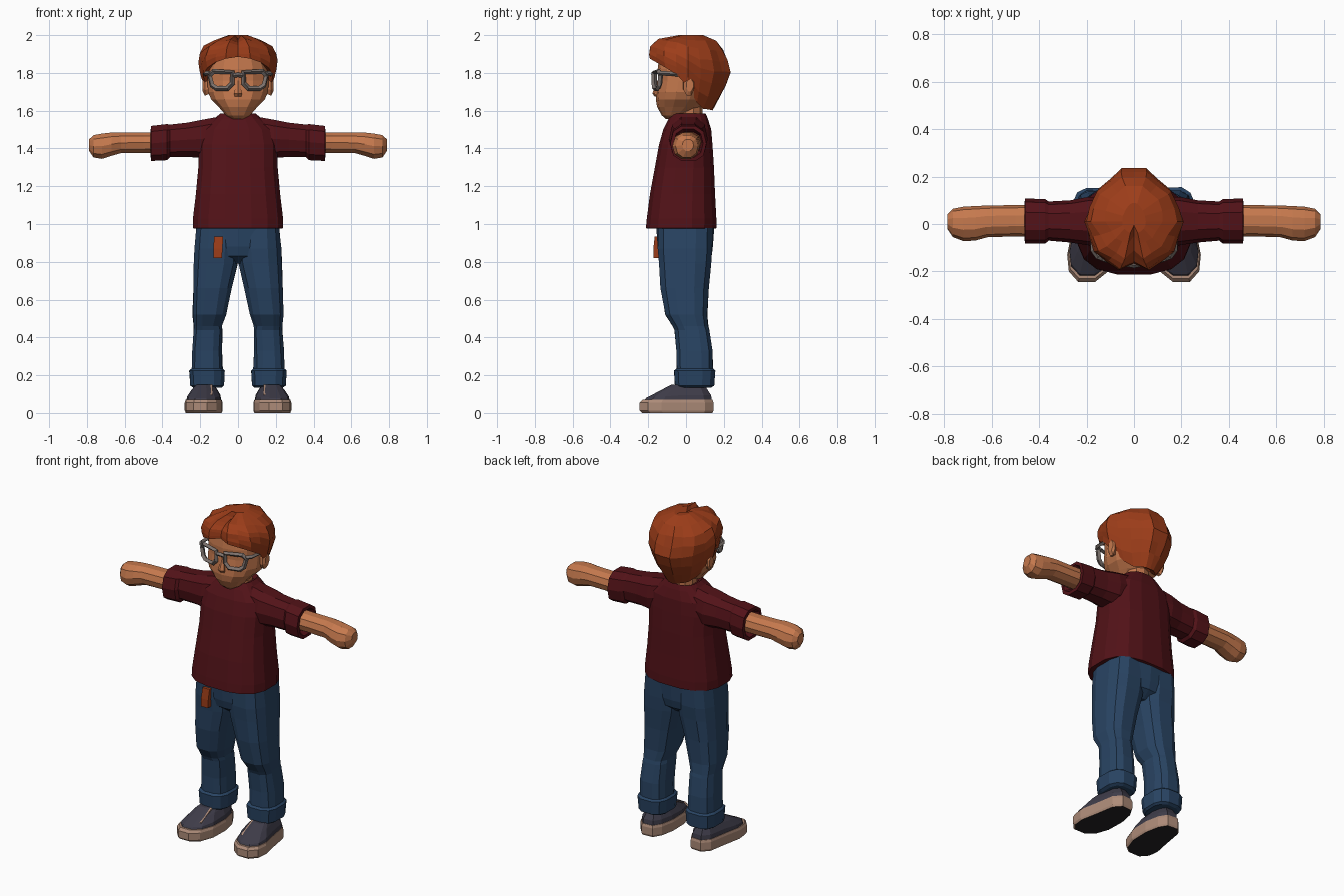
import bpy, bmesh, math, random
from mathutils import Vector
random.seed(4)

def mat(name, r, g, b):
    m = bpy.data.materials.new(name)
    m.diffuse_color = (r, g, b, 1)
    return m

SKIN = mat("skin", 0.56, 0.19, 0.075)
HAIR = mat("red hair", 0.34, 0.047, 0.010)
SHIRT = mat("maroon cloth", 0.085, 0.006, 0.009)
JEANS = mat("blue denim", 0.022, 0.058, 0.125)
SHOE = mat("slate canvas", 0.048, 0.045, 0.066)
RUBBER = mat("tan rubber", 0.42, 0.26, 0.19)
TREAD = mat("black tread", 0.018, 0.016, 0.018)
METAL = mat("grey frame", 0.20, 0.165, 0.15)

def finish(name, verts, faces, mats):
    me = bpy.data.meshes.new(name)
    me.from_pydata(verts, [], faces)
    bm = bmesh.new()
    bm.from_mesh(me)
    bmesh.ops.recalc_face_normals(bm, faces=bm.faces)
    bm.to_mesh(me)
    bm.free()
    for m in mats:
        me.materials.append(m)
    ob = bpy.data.objects.new(name, me)
    bpy.context.collection.objects.link(ob)
    return ob

def skin_rings(name, rings, mats):
    """Bridge equal-length vertex rings and cap both ends."""
    n = len(rings[0])
    verts = [v for r in rings for v in r]
    faces = [(k*n+i, k*n+(i+1) % n, (k+1)*n+(i+1) % n, (k+1)*n+i)
             for k in range(len(rings)-1) for i in range(n)]
    faces += [tuple(range(n)), tuple(range((len(rings)-1)*n, len(rings)*n))]
    return finish(name, verts, faces, mats)

def loft(name, rows, m, n=12, p=2.4, axis='z', s=1, jit=0.0):
    """rows: (position, a0, a1, b0, b1); a,b = x,y for axis z, or z,y for axis x."""
    rings = []
    for pos, a0, a1, b0, b1 in rows:
        ring = []
        for i in range(n):
            t = 2*math.pi*(i+0.5)/n
            c, q = math.cos(t), math.sin(t)
            a = (a0+a1)/2 + (a1-a0)/2*math.copysign(abs(c)**(2/p), c)
            b = (b0+b1)/2 + (b1-b0)/2*math.copysign(abs(q)**(2/p), q)
            j = random.uniform(-jit, jit)
            ring.append((s*(a+j), b+j, pos) if axis == 'z' else (s*pos, b+j, a+j))
        rings.append(ring)
    return skin_rings(name, rings, [m])

def interp(tab, x):
    if x <= tab[0][0]:
        return tab[0][1:]
    for a, b in zip(tab, tab[1:]):
        if x <= b[0]:
            f = (x-a[0])/(b[0]-a[0])
            return tuple(u+(v-u)*f for u, v in zip(a[1:], b[1:]))
    return tab[-1][1:]

def tube(name, pts, r, m, cyclic=False):
    cu = bpy.data.curves.new(name, 'CURVE')
    cu.dimensions = '3D'
    cu.bevel_depth = r
    cu.bevel_resolution = 0
    cu.use_fill_caps = True
    sp = cu.splines.new('POLY')
    sp.points.add(len(pts)-1)
    for q, v in zip(sp.points, pts):
        q.co = (*v, 1)
    sp.use_cyclic_u = cyclic
    ob = bpy.data.objects.new(name, cu)
    bpy.context.collection.objects.link(ob)
    bpy.context.view_layer.objects.active = ob
    bpy.ops.object.select_all(action='DESELECT')
    ob.select_set(True)
    bpy.ops.object.convert(target='MESH')
    ob = bpy.context.view_layer.objects.active
    ob.data.materials.clear()
    ob.data.materials.append(m)
    for f in ob.data.polygons:
        f.use_smooth = False

# shirt body and collar
loft("shirt", [(.975, -.225, .225, -.2, .15), (.978, -.243, .243, -.215, .163),
               (1.03, -.242, .242, -.21, .163), (1.16, -.226, .226, -.193, .156),
               (1.3, -.213, .213, -.167, .15), (1.42, -.213, .213, -.145, .142),
               (1.5, -.195, .195, -.122, .135), (1.555, -.13, .13, -.095, .118),
               (1.585, -.095, .095, -.072, .105), (1.56, -.075, .075, -.055, .085)],
     SHIRT, 16, 2.7)

# neck, head
loft("neck", [(1.5, -.075, .075, -.055, .085), (1.66, -.075, .075, -.05, .09)], SKIN, 10, 2)
loft("head", [(1.555, -.03, .03, -.105, -.04), (1.575, -.065, .065, -.128, .0),
              (1.62, -.105, .105, -.153, .08), (1.66, -.145, .145, -.16, .12),
              (1.70, -.163, .163, -.157, .14), (1.76, -.165, .165, -.148, .15),
              (1.82, -.162, .162, -.15, .15), (1.90, -.135, .135, -.14, .14),
              (1.94, -.08, .08, -.09, .09)], SKIN, 14, 2.3)
loft("nose", [(1.675, -.02, .02, -.165, -.13), (1.69, -.024, .024, -.178, -.13),
              (1.76, -.01, .01, -.155, -.13)], SKIN, 6, 2)

# hair: polar shell from a hairline up to the crown, parted at the front
OUT = [(1.60, .10, -.05, .14), (1.70, .165, -.14, .2), (1.80, .197, -.18, .242),
       (1.88, .207, -.203, .22), (1.94, .182, -.195, .19), (1.975, .12, -.15, .155),
       (2.0, .05, -.04, .09)]
LINE = [(0, 1.885), (25, 1.872), (50, 1.835), (72, 1.79), (88, 1.735), (104, 1.65),
        (125, 1.61), (180, 1.60)]
N, L = 20, 7
rings = []
for k in range(-1, L+1):
    ring = []
    for i in range(N):
        t = 2*math.pi*i/N - math.pi/2
        phi = abs(math.degrees((t+math.pi/2+math.pi) % (2*math.pi) - math.pi))
        zb = interp(LINE, phi)[0]
        f = 1-(1-max(k, 0)/L)**1.25
        z = zb + (2.0-zb)*f
        xh, yf, yb = interp(OUT, z)
        y = .01 + math.sin(t)*((yb-.01) if math.sin(t) > 0 else (.01-yf))
        x = xh*math.cos(t)
        if math.sin(t) > .2:                     # tapered back
            x *= 1-.22*(math.sin(t)-.2)
        if k < 0:                                # turned-under lip
            x, y, z = x*.78, .02+(y-.02)*.74, z+.02
        elif phi < 5:                            # front parting
            y, z = y+.035, z-.02*f
        elif 0 < k < L:                          # locks
            j = .008*(1 if i % 2 else -1)
            x, y = x*(1+j*3), y*(1+j*3)
            z += random.uniform(-.006, .006)
        ring.append((x, y, z))
    rings.append(ring)
skin_rings("hair", rings, [HAIR])

def shoe(s, tag):
    foot = [(.10, .09), (.13, .14), (.20, .145), (.24, .10), (.262, -.03), (.282, -.13),
            (.275, -.2), (.235, -.245), (.165, -.245), (.115, -.205), (.085, -.12), (.082, 0)]
    c = Vector((.172, .04))
    def ring(k, zf, zb=None, push=0):
        out = []
        for x, y in foot:
            q = c+(Vector((x, y))-c)*k
            z = zf if zb is None else zf+(zb-zf)*min(1, max(0, (q.y+.2)/.16))
            out.append((s*q.x, q.y+push, z))
        return out
    # rubber sole with dark tread underneath
    ob = skin_rings("sole_"+tag, [ring(.95, 0), ring(1, .012), ring(1, .055), ring(.95, .07)],
                    [RUBBER, TREAD])
    for f in ob.data.polygons:
        if f.normal.z < -.9:
            f.material_index = 1
    # canvas upper
    skin_rings("shoe_upper_"+tag, [ring(.94, .055), ring(.88, .08, .095), ring(.66, .105, .13),
                                   ring(.45, .15, .15, .01)], [SHOE])
    # tongue
    tv = [(s*x, y, z) for y, z in ((-.165, .098), (-.06, .15)) for x in (.135, .215)]
    tv += [(x, y+.01, z-.03) for x, y, z in tv]
    finish("tongue_"+tag, tv, [(0, 1, 3, 2), (4, 5, 7, 6), (0, 1, 5, 4), (2, 3, 7, 6),
                               (0, 2, 6, 4), (1, 3, 7, 5)], [RUBBER])

for s, tag in ((1, "left"), (-1, "right")):
    # sleeve with rolled cuff
    loft("sleeve_"+tag, [(.07, 1.37, 1.578, -.08, .11), (.19, 1.345, 1.556, -.09, .115),
                         (.27, 1.352, 1.54, -.078, .1), (.36, 1.35, 1.53, -.07, .095),
                         (.375, 1.334, 1.533, -.083, .105), (.46, 1.33, 1.523, -.083, .108),
                         (.462, 1.35, 1.505, -.065, .09), (.43, 1.37, 1.49, -.05, .08)],
         SHIRT, 10, 2.5, 'x', s)
    # bare arm and mitten hand
    loft("arm_"+tag, [(.40, 1.375, 1.49, -.055, .082), (.50, 1.374, 1.487, -.052, .08),
                      (.62, 1.373, 1.487, -.056, .078), (.67, 1.358, 1.487, -.07, .076),
                      (.72, 1.342, 1.482, -.072, .073), (.765, 1.35, 1.473, -.055, .064),
                      (.788, 1.385, 1.45, -.02, .04)], SKIN, 10, 2.2, 'x', s)
    # trouser leg, baggy at the knee, with turn-up
    loft("trouser_leg_"+tag, [(.98, -.005, .222, -.152, .145), (.87, -.005, .232, -.152, .143),
                              (.79, .0, .236, -.145, .135), (.66, .032, .238, -.137, .122),
                              (.52, .062, .242, -.112, .115), (.46, .083, .237, -.072, .12),
                              (.44, .08, .236, -.062, .124), (.33, .083, .245, -.052, .142),
                              (.235, .08, .248, -.052, .145), (.225, .068, .26, -.066, .157),
                              (.145, .072, .255, -.06, .15), (.135, .085, .24, -.045, .135)],
         JEANS, 12, 2.8, 'z', s, .002)
    shoe(s, tag)
    # ear
    loft("ear_"+tag, [(.14, 1.69, 1.79, -.02, .035), (.175, 1.675, 1.785, -.015, .045),
                      (.187, 1.70, 1.77, .0, .04)], SKIN, 8, 2, 'x', s)
    # spectacle rim and temple
    rim = [(.03, 1.803), (.13, 1.808), (.15, 1.785), (.138, 1.735), (.115, 1.718),
           (.055, 1.718), (.03, 1.745)]
    tube("glasses_rim_"+tag, [(s*x, -.17+1.6*x*x, z) for x, z in rim], .014, METAL, True)
    tube("glasses_temple_"+tag, [(s*.15, -.14, 1.797), (s*.172, -.11, 1.797),
                                 (s*.176, .02, 1.79)], .012, METAL)
tube("glasses_bridge", [(-.03, -.168, 1.785), (0, -.174, 1.79), (.03, -.168, 1.785)], .012, METAL)

# trouser seat joins both legs
loft("trouser_seat", [(.79, -.1, .1, -.08, .08), (.83, -.19, .19, -.137, .13),
                      (.88, -.225, .225, -.15, .142), (.99, -.222, .222, -.158, .15)],
     JEANS, 14, 2.8)
# key fob hanging from the waistband
loft("belt_fob", [(.82, -.133, -.083, -.174, -.14), (.87, -.133, -.08, -.174, -.14),
                  (.935, -.128, -.076, -.167, -.14)], HAIR, 4, 8)
